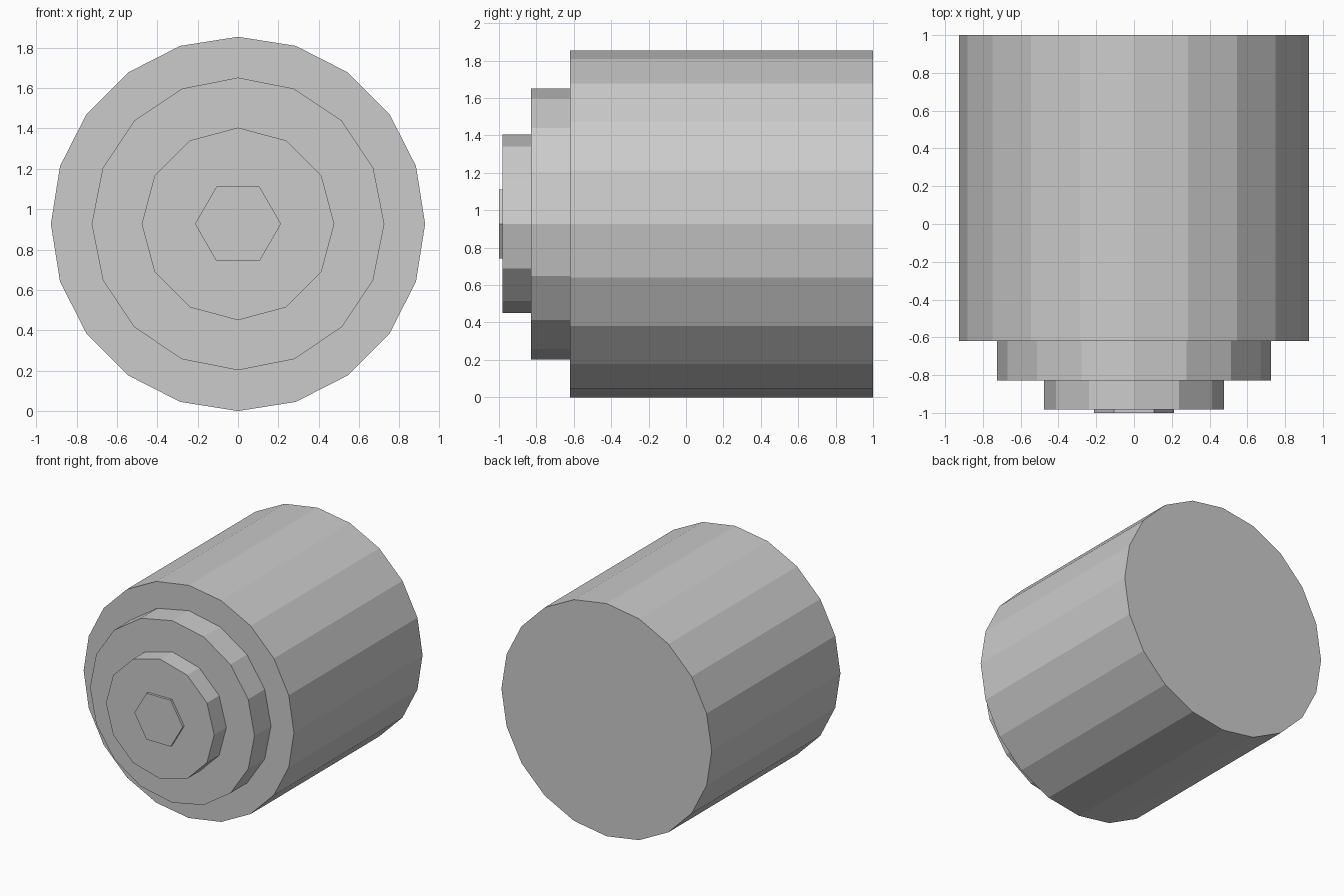
import bpy, bmesh, math

if "Cube" in bpy.data.objects:
    bpy.data.objects.remove(bpy.data.objects["Cube"])

CENTRE_Z = 0.927

grey = bpy.data.materials.new("light_grey")
grey.diffuse_color = (0.6, 0.6, 0.6, 1.0)
grey.use_nodes = True
grey.node_tree.nodes["Principled BSDF"].inputs["Base Color"].default_value = grey.diffuse_color


def drum(name, sides, radius, y_front, y_back):
    """Flat-sided drum along y, with a corner pointing to +x."""
    bm = bmesh.new()
    ring = []
    for i in range(sides):
        a = 2 * math.pi * i / sides
        ring.append(bm.verts.new((radius * math.cos(a), y_front,
                                  CENTRE_Z + radius * math.sin(a))))
    face = bm.faces.new(ring)
    ext = bmesh.ops.extrude_face_region(bm, geom=[face], use_keep_orig=True)
    moved = [g for g in ext["geom"] if isinstance(g, bmesh.types.BMVert)]
    bmesh.ops.translate(bm, verts=moved, vec=(0, y_back - y_front, 0))
    bmesh.ops.recalc_face_normals(bm, faces=bm.faces)
    mesh = bpy.data.meshes.new(name)
    bm.to_mesh(mesh)
    bm.free()
    mesh.materials.append(grey)
    obj = bpy.data.objects.new(name, mesh)
    bpy.context.collection.objects.link(obj)
    return obj


# Main body, then three ever smaller steps on the front
drum("main_body", 20, 0.927, -0.62, 1.0)
drum("large_step", 16, 0.725, -0.828, -0.62)
drum("middle_step", 12, 0.477, -0.981, -0.828)
drum("hexagonal_tip", 6, 0.213, -1.0, -0.981)
